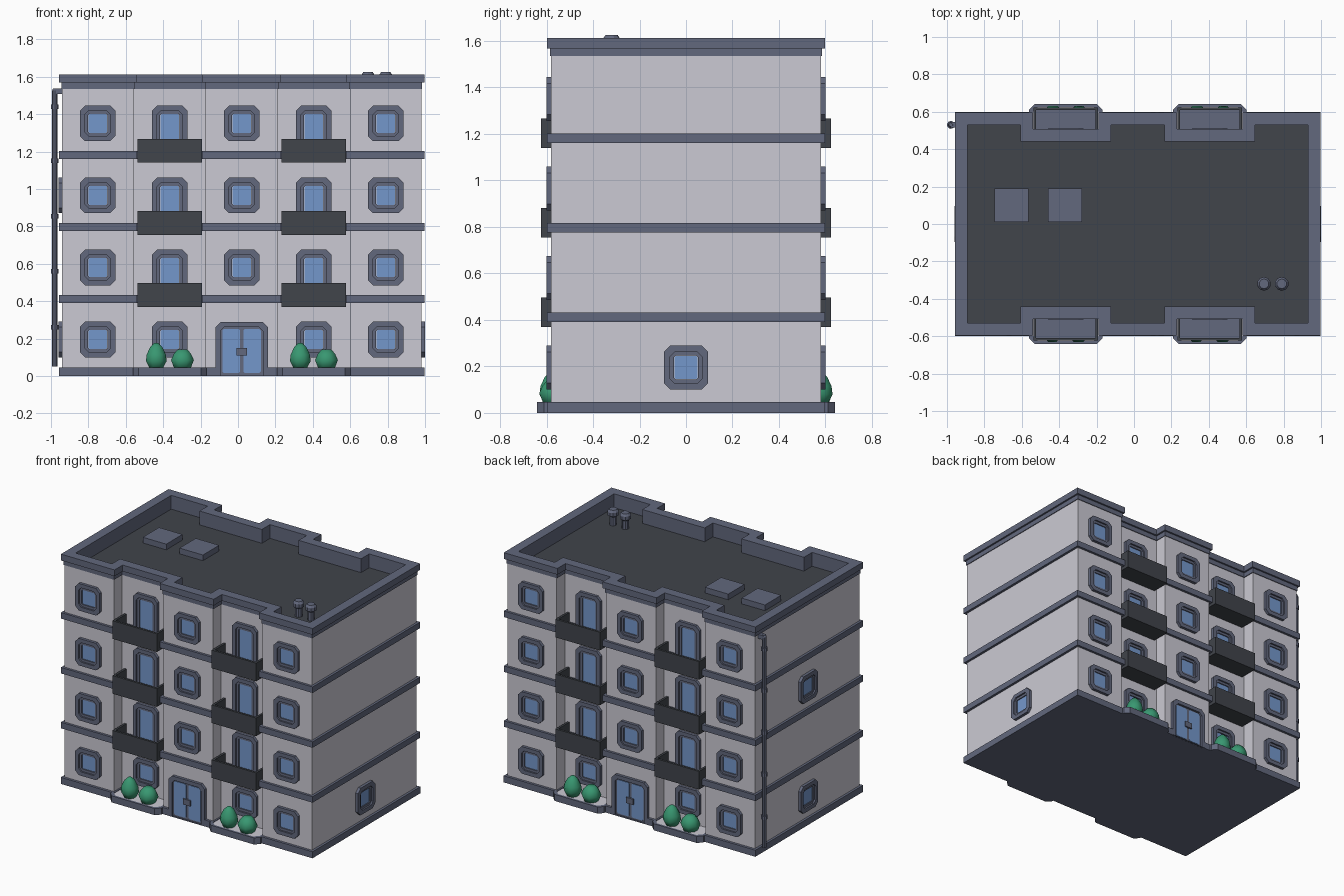
import bpy, bmesh, math
from mathutils import Matrix, Vector

if "Cube" in bpy.data.objects:
    bpy.data.objects.remove(bpy.data.objects["Cube"])


def material(name, r, g, b):
    m = bpy.data.materials.new(name)
    m.diffuse_color = (r, g, b, 1)
    m.use_nodes = True
    m.node_tree.nodes["Principled BSDF"].inputs["Base Color"].default_value = m.diffuse_color
    return m


WALL = material("pale wall", 0.60, 0.59, 0.655)
TRIM = material("slate trim", 0.122, 0.138, 0.205)
DARK = material("dark roof", 0.052, 0.058, 0.070)
GLASS = material("blue glass", 0.175, 0.31, 0.60)
GREEN = material("bush green", 0.04, 0.31, 0.165)

CENTRE = Matrix.Translation((0.02, 0, 0))
PITCH = 0.385          # storey height and bay width


def loft(name, loops, mat, M=CENTRE, closed=False, smooth=False):
    """Skin matching point loops; cap the ends unless the skin closes on itself."""
    bm = bmesh.new()
    rings = [[bm.verts.new(M @ Vector(p)) for p in lp] for lp in loops]
    pairs = list(zip(rings, rings[1:]))
    if closed:
        pairs.append((rings[-1], rings[0]))
    else:
        bm.faces.new(rings[0])
        bm.faces.new(rings[-1])
    n = len(rings[0])
    for a, b in pairs:
        for i in range(n):
            bm.faces.new((a[i], a[(i + 1) % n], b[(i + 1) % n], b[i]))
    bmesh.ops.recalc_face_normals(bm, faces=bm.faces)
    for f in bm.faces:
        f.smooth = smooth
    me = bpy.data.meshes.new(name)
    bm.to_mesh(me)
    bm.free()
    me.materials.append(mat)
    ob = bpy.data.objects.new(name, me)
    bpy.context.collection.objects.link(ob)
    return ob


def box(name, x0, x1, y0, y1, z0, z1, mat, M=CENTRE):
    ring = [(x0, y0), (x1, y0), (x1, y1), (x0, y1)]
    return loft(name, [[(x, y, z) for x, y in ring] for z in (z0, z1)], mat, M)


def turned(name, x, y, profile, n, mat, M=CENTRE, smooth=False):
    loops = [[(x + r * math.cos(math.tau * (i + .5) / n),
               y + r * math.sin(math.tau * (i + .5) / n), z) for i in range(n)]
             for r, z in profile]
    return loft(name, loops, mat, M, smooth=smooth)


def footprint(d, z):
    """Building outline with two recessed bays front and back, grown by d."""
    X, Y, R, h = 0.96 + d, 0.58 + d, 0.49 + d, PITCH / 2 - d
    front = [(-X, -Y)]
    for c in (-PITCH, PITCH):
        front += [(c - h, -Y), (c - h, -R), (c + h, -R), (c + h, -Y)]
    front.append((X, -Y))
    return [(x, y, z) for x, y in front + [(-x, -y) for x, y in front]]


# Main body, roof and horizontal trim
loft("base_slab", [footprint(.01, 0), footprint(.01, .004)], TRIM)
loft("wall_body", [footprint(0, .003), footprint(0, 1.535),
                   footprint(-.04, 1.535), footprint(-.04, 1.51)], WALL)
loft("roof_deck", [footprint(-.035, 1.505), footprint(-.035, 1.515)], DARK)
loft("parapet", [footprint(d, z) for d, z in
                 ((-.05, 1.51), (-.03, 1.51), (-.03, 1.535), (.005, 1.535), (.005, 1.568),
                  (.017, 1.568), (.017, 1.612), (-.05, 1.612))], TRIM, closed=True)
for k in range(3):
    z = 0.39 + PITCH * k
    loft("floor_band", [footprint(d, h) for d, h in
                        ((-.01, z), (.017, z), (.017, z + .042), (-.01, z + .042))],
         TRIM, closed=True)


def panel(hw, z0, z1, c, s, depth, grounded):
    """Bevelled rectangle shrunk by s, standing out from the wall by depth."""
    w, a, b = hw - s, (z0 if grounded else z0 + s), z1 - s
    e = 0 if grounded else c
    return [(x, -depth, z) for x, z in
            ([(-w, a), (w, a)] if grounded else [(-w, a + e), (-w + e, a), (w - e, a), (w, a + e)])
            + [(w, b - c), (w - c, b), (-w + c, b), (-w, b - c)]]


def opening(name, M, hw, z0, z1, grounded=False, panes=1):
    """Stepped frame and glass for a window or door."""
    steps = ((0, -.005, .028), (0, .02, .028), (.027, .02, .02), (.027, .009, .02),
             (.044, .009, .006), (.044, .0, .006))
    if panes > 1:
        steps = steps[:3] + ((.027, .006, .02),)
    loft(name + "_frame", [panel(hw, z0, z1, c, s, d, grounded) for s, d, c in steps], TRIM, M)
    if panes == 1:
        loft(name + "_glass", [panel(hw, z0, z1, .006, .045, d, grounded)
                               for d in (-.003, .003)], GLASS, M)
    else:
        for s in (-1, 1):
            loft(name + "_glass", [panel(.046, .015, z1 - .036, .008, 0, d, False)
                                   for d in (.003, .01)], GLASS,
                 M @ Matrix.Translation((s * .056, 0, 0)))


def place(M, x, y):
    return M @ Matrix.Translation((x, y, 0))


# Front and back facades are the same, turned half way round
for turn in (0, math.pi):
    M = CENTRE @ Matrix.Rotation(turn, 4, 'Z')
    for k in range(4):
        z = .1 + PITCH * k
        for x in (-2 * PITCH, 0, 2 * PITCH):
            if x or k:
                opening("window", place(M, x, -.58), .095, z, z + .19)
        for x in (-PITCH, PITCH):
            P = place(M, x, -.49)
            if k == 0:
                opening("window", P, .095, z, z + .19)
                continue
            opening("balcony_door", P, .095, z - .085, z + .19, True)
            zb = z - .115

            def tray(i, h):
                return [(-.173 + i, .005, h), (.173 - i, .005, h),
                        (.173 - i, -.134 + i, h), (-.173 + i, -.134 + i, h)]
            loft("balcony", [tray(0, zb), tray(0, zb + .127), tray(.015, zb + .127),
                             tray(.015, zb + .03)], DARK, P)
            box("balcony_floor", -.158, .158, -.119, 0, zb + .025, zb + .035, TRIM, P)
    # Entrance with double doors and handle
    E = place(M, 0, -.58)
    opening("entrance", E, .14, .001, .288, True, 2)
    box("door_handle", -.028, .028, -.019, 0, .11, .15, TRIM, E)
    # Plinth, interrupted at the entrance
    for x0, x1 in ((-.977, -.57), (-.2, -.14), (.14, .2), (.57, .977)):
        box("plinth", x0, x1, -.598, -.57, 0, .046, TRIM, M)
    box("side_plinth", .955, .977, -.598, .598, 0, .046, TRIM, M)
    # Planters with bushes in the recessed bays
    for x in (-PITCH, PITCH):
        P = place(M, x, 0)

        def bed(i, h):
            w, y = .197 - i, -.641 + i
            return [(-w, -.485, h), (-w, y + .03, h), (-w + .03, y, h),
                    (w - .03, y, h), (w, y + .03, h), (w, -.485, h)]
        loft("planter", [bed(0, 0), bed(0, .046), bed(.016, .046), bed(.016, .036)], TRIM, P)
        loft("planter_bed", [bed(.014, .03), bed(.014, .042)], WALL, P)
        turned("tall_bush", -.072, -.575,
               ((.035, .035), (.06, .08), (.055, .115), (.035, .155), (.012, .176)), 8, GREEN, P,
               smooth=True)
        turned("small_bush", .068, -.57,
               ((.045, .035), (.066, .085), (.05, .118), (.028, .142)), 8, GREEN, P, smooth=True)

# Side wall windows: one on the right, two on the left
for angle, storeys in ((math.pi / 2, (0,)), (-math.pi / 2, (0, 2))):
    S = CENTRE @ Matrix.Rotation(angle, 4, 'Z') @ Matrix.Translation((0, -.96, 0))
    for k in storeys:
        opening("side_window", S, .095, .1 + PITCH * k, .29 + PITCH * k)

# Roof hatches and vents
I = Matrix.Identity(4)
for x in (-.655, -.37):
    box("roof_hatch", x - .091, x + .091, .01, .19, 1.51, 1.555, TRIM, I)
for x in (.695, .79):
    turned("roof_vent", x, -.32, ((.024, 1.51), (.024, 1.575), (.037, 1.585), (.037, 1.61),
                                  (.026, 1.625)), 10, TRIM, I)

# Drain pipe on the back left corner
turned("drain_pipe", -.979, .53, ((.016, .05), (.016, 1.525), (.01, 1.538)), 10, TRIM, I)
box("pipe_elbow", -.98, -.935, .515, .545, 1.508, 1.537, TRIM, I)
for z in (.26, .56, .855, 1.15, 1.44):
    turned("pipe_collar", -.979, .53, ((.021, z - .012), (.021, z + .012)), 10, TRIM, I)
